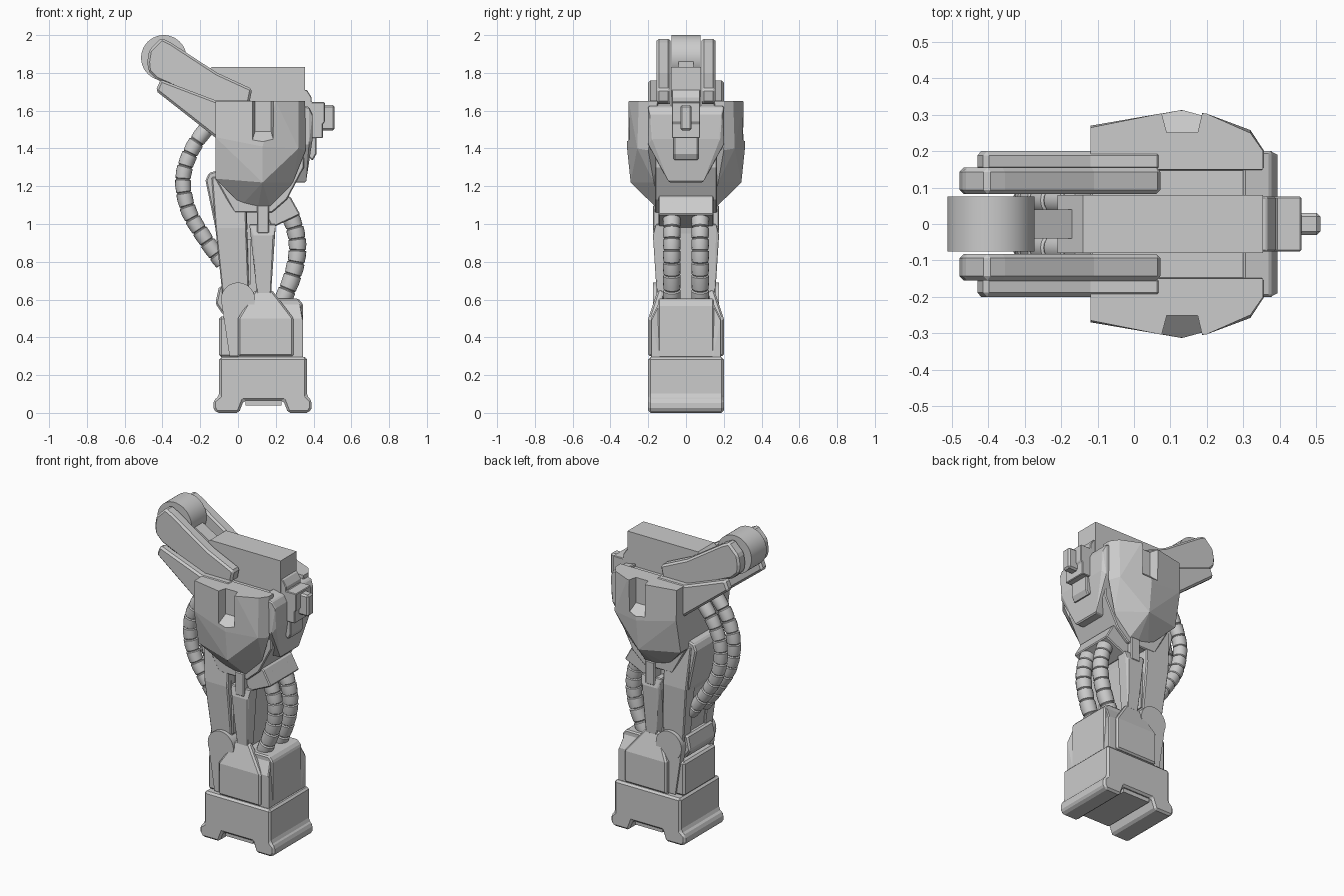
import bpy, bmesh, math
from mathutils import Vector, Matrix

if "Cube" in bpy.data.objects:
    bpy.data.objects.remove(bpy.data.objects["Cube"])


def finish(name, bm, bevel=0.0, mirror=False, smooth=False):
    bmesh.ops.recalc_face_normals(bm, faces=bm.faces)
    me = bpy.data.meshes.new(name)
    bm.to_mesh(me)
    bm.free()
    ob = bpy.data.objects.new(name, me)
    bpy.context.collection.objects.link(ob)
    if bevel:
        m = ob.modifiers.new("Bevel", 'BEVEL')
        m.width, m.segments, m.limit_method = bevel, 1, 'ANGLE'
        m.angle_limit = math.radians(35)
    if mirror:
        m = ob.modifiers.new("Mirror", 'MIRROR')
        m.use_axis = (False, True, False)
    if smooth:
        bpy.context.view_layer.objects.active = ob
        ob.select_set(True)
        bpy.ops.object.shade_smooth_by_angle(angle=math.radians(32))
        ob.select_set(False)
    return ob


def prism(name, pts, y0, y1, bevel=0.0, mirror=False):
    """Side profile in x/z, extruded from y0 to y1."""
    bm = bmesh.new()
    f = bm.faces.new([bm.verts.new((x, y0, z)) for x, z in pts])
    ext = bmesh.ops.extrude_face_region(bm, geom=[f])
    vs = [v for v in ext["geom"] if isinstance(v, bmesh.types.BMVert)]
    bmesh.ops.translate(bm, verts=vs, vec=(0, y1 - y0, 0))
    return finish(name, bm, bevel, mirror)


def box(name, x, y, z, bevel=0.0, mirror=False):
    return prism(name, [(x[0], z[0]), (x[1], z[0]), (x[1], z[1]), (x[0], z[1])], *y, bevel, mirror)


def hull(name, pts, bevel=0.0, mirror=False):
    bm = bmesh.new()
    vs = [bm.verts.new(p) for p in pts]
    res = bmesh.ops.convex_hull(bm, input=vs)
    loose = [v for v in bm.verts if not v.link_faces]
    bmesh.ops.delete(bm, geom=loose, context='VERTS')
    bmesh.ops.dissolve_limit(bm, angle_limit=math.radians(3), verts=bm.verts, edges=bm.edges)
    return finish(name, bm, bevel, mirror)


def disc(name, x, z, r, y0, y1, mirror=False, sides=40):
    bm = bmesh.new()
    mat = Matrix.Translation((x, (y0 + y1) / 2, z)) @ Matrix.Rotation(math.pi / 2, 4, 'X')
    bmesh.ops.create_cone(bm, cap_ends=True, segments=sides, radius1=r, radius2=r,
                          depth=abs(y1 - y0), matrix=mat)
    return finish(name, bm, 0, mirror, True)


def catmull(p, t):
    n = len(p) - 1
    i = min(int(t * n), n - 1)
    u = t * n - i
    a, b, c, d = p[max(i - 1, 0)], p[i], p[i + 1], p[min(i + 2, n)]
    return 0.5 * (2 * b + (c - a) * u + (2 * a - 5 * b + 4 * c - d) * u**2 + (3 * b - a - 3 * c + d) * u**3)


def hose(name, pts, y, r, rings, sides=16):
    """Ringed hose: bands with a narrow groove between them."""
    path = [Vector((x, 0, z)) for x, z in pts]
    bm = bmesh.new()
    prev = None
    for k in range(rings):
        for f, s in ((0.0, 0.84), (0.06, 1.0), (0.5, 1.0), (0.9, 0.95), (0.96, 0.84)):
            t = (k + f) / rings
            c = catmull(path, t)
            d = (catmull(path, min(t + .01, 1)) - catmull(path, max(t - .01, 0))).normalized()
            side = Vector((-d.z, 0, d.x))
            ring = []
            for j in range(sides):
                a = 2 * math.pi * j / sides
                co = c + side * (math.cos(a) * r * s) + Vector((0, y + math.sin(a) * r * s, 0))
                ring.append(bm.verts.new(co))
            if prev:
                for j in range(sides):
                    bm.faces.new((prev[j], prev[j - 1], ring[j - 1], ring[j]))
            else:
                bm.faces.new(ring)
            prev = ring
    bm.faces.new(prev)
    return finish(name, bm, 0, True, True)


# Foot with flared skids and a channel underneath
prism("base_foot", [(-.10, .295), (.365, .295), (.365, .09), (.39, .065), (.39, .025), (.375, 0),
                    (.265, 0), (.24, .065), (.03, .065), (.005, 0), (-.115, 0), (-.13, .025),
                    (-.13, .065), (-.10, .09)], -.2, .2, .012)
box("channel_plate", (.04, .23), (-.18, .18), (.04, .08))

# Ankle housing with side cheeks
prism("ankle_housing", [(-.02, .29), (.345, .29), (.345, .575), (.32, .605), (.0, .605)], -.148, .148, .008)
hull("ankle_frame", [(x, y, z) for x, y, z in
     [(.0, .14, .29), (.345, .14, .29), (.0, .185, .29), (.345, .185, .29), (.345, .185, .50),
      (.0, .185, .50), (.33, .14, .59), (.05, .14, .59)]], .006, True)
hull("ankle_cheek", [(0, .14, .3), (.295, .14, .3), (0, .2, .3), (.295, .2, .3), (0, .2, .5), (.295, .2, .5),
                     (.0, .14, .5), (.295, .14, .5), (.09, .15, .65), (.18, .15, .65), (.09, .12, .65),
                     (.18, .12, .65)], .01, True)
box("rear_lower_box", (-.10, .02), (-.16, .16), (.295, .51), .012)
prism("rear_upper_box", [(-.08, .52), (.02, .52), (.02, .67), (-.10, .67), (-.12, .58)], -.13, .13, .01)
disc("ankle_pivot", 0, .60, .09, .10, .175, True)
prism("ankle_lever", [(-.09, .60), (-.045, .30), (.0, .30), (.09, .60)], .13, .172, 0, True)

# Leg shaft
prism("shaft_core", [(-.06, .55), (.15, .55), (.17, .95), (.20, 1.15), (-.10, 1.2), (-.10, .9)], -.10, .10, .006)
hull("rear_strut", [(x, y, z) for y0, y1, z, xa, xb in ((.07, .145, .60, -.08, .06), (.07, .165, .88, -.105, .03),
     (.07, .17, .98, -.12, .045), (.07, .15, 1.25, -.14, .04)) for x in (xa, xb) for y in (y0, y1)], .006, True)
prism("strut_collar", [(-.08, .90), (.04, .90), (.05, .98), (.04, 1.2), (-.09, 1.29), (-.155, 1.27),
                       (-.172, 1.23), (-.12, .98)], -.145, .145, .008)
hull("front_strut", [(x, y, z) for y, z, xa, xb in ((.155, .63, .10, .175), (.175, .94, .08, .19),
     (.16, 1.0, .06, .20)) for x in (xa, xb) for y in (.09, y)], .005, True)
box("strut_cap", (.10, .165), (.1, .175), (.95, 1.10), .006, True)
prism("inner_link", [(.045, .68), (.065, .68), (.07, .92), (.05, .92)], .1, .14, 0, True)

# Ringed hoses, front and rear pairs
hose("front_hose", [(.25, 1.10), (.30, .98), (.315, .86), (.29, .73), (.235, .59)], .075, .047, 8)
hose("rear_hose", [(-.13, 1.55), (-.235, 1.41), (-.29, 1.25), (-.265, 1.08), (-.18, .93), (-.08, .79)], .065, .042, 12)
prism("hose_manifold", [(.19, 1.20), (.28, 1.14), (.33, 1.05), (.18, .98), (.12, 1.1)], -.145, .145, .006)

# Head core and front plate
prism("head_core", [(-.12, 1.62), (.35, 1.62), (.35, 1.30), (.26, 1.13), (.18, 1.06), (-.02, 1.06),
                    (-.12, 1.24)], -.165, .165, .006)
hull("front_plate", [(x, s * y, z) for s in (1, -1) for x, y, z in
     ((.30, .2, 1.64), (.375, .2, 1.62), (.395, .19, 1.58), (.395, .18, 1.45), (.375, .2, 1.42), (.36, .09, 1.22),
      (.30, .09, 1.22), (.30, .2, 1.42))], .006)

# Faceted armour shields with a notch in the rim
shield = hull("side_shield", [
    (-.12, .265, 1.65), (.07, .303, 1.65), (.20, .303, 1.65), (.32, .25, 1.65), (.355, .20, 1.65),
    (.355, .15, 1.65), (-.12, .15, 1.65), (-.12, .27, 1.46), (.13, .313, 1.41), (.32, .258, 1.40),
    (.358, .20, 1.39), (-.12, .225, 1.24), (-.12, .13, 1.24), (.13, .293, 1.22), (.29, .17, 1.22),
    (.02, .15, 1.10), (.10, .13, 1.06), (.18, .13, 1.06), (.02, .10, 1.10), (.18, .10, 1.06)])
cutter = hull("notch_cutter", [(x, y, z) for y, z, xa, xb in ((.252, 1.8, .09, .175), (.252, 1.49, .09, .175),
              (.4, 1.8, .05, .21), (.4, 1.36, .05, .21)) for x in (xa, xb)])
cutter.hide_render = True
cut = shield.modifiers.new("Notch", 'BOOLEAN')
cut.operation, cut.object, cut.solver = 'DIFFERENCE', cutter, 'EXACT'
bpy.context.view_layer.objects.active = shield
bpy.ops.object.modifier_apply(modifier=cut.name)
bpy.data.objects.remove(cutter)
mir = shield.modifiers.new("Mirror", 'MIRROR')
mir.use_axis = (False, True, False)

# Top beam
prism("top_beam", [(-.14, 1.83), (.355, 1.83), (.355, 1.55), (-.05, 1.55), (-.12, 1.64), (-.20, 1.70), (-.21, 1.76)],
      -.08, .08)

# Raised rear arms with a roller between them
prism("upper_arm", [(-.48, 1.86), (-.47, 1.92), (-.405, 1.985), (-.355, 1.96), (-.11, 1.80), (.075, 1.715),
                    (.06, 1.64), (-.12, 1.63), (-.43, 1.765), (-.475, 1.81)], .082, .155, .012, True)
prism("lower_arm", [(-.435, 1.705), (-.41, 1.765), (-.12, 1.655), (.075, 1.655), (.075, 1.5), (-.11, 1.45)],
      .145, .20, .012, True)
disc("roller", -.393, 1.88, .12, -.076, .076, sides=48)
prism("roller_bracket", [(-.40, 1.84), (-.36, 1.91), (-.12, 1.77), (-.12, 1.66)], -.04, .04)

# Front instrument
prism("sensor_mount", [(.35, 1.71), (.365, 1.71), (.39, 1.67), (.39, 1.645), (.46, 1.645), (.46, 1.54),
                       (.45, 1.53), (.45, 1.455), (.35, 1.455)], -.075, .075, .004)
prism("sensor_hook", [(.35, 1.46), (.415, 1.46), (.415, 1.37), (.395, 1.335), (.35, 1.38)], -.065, .065, .006)
box("sensor_bolt", (.44, .512), (-.03, .03), (1.495, 1.63), .01)
